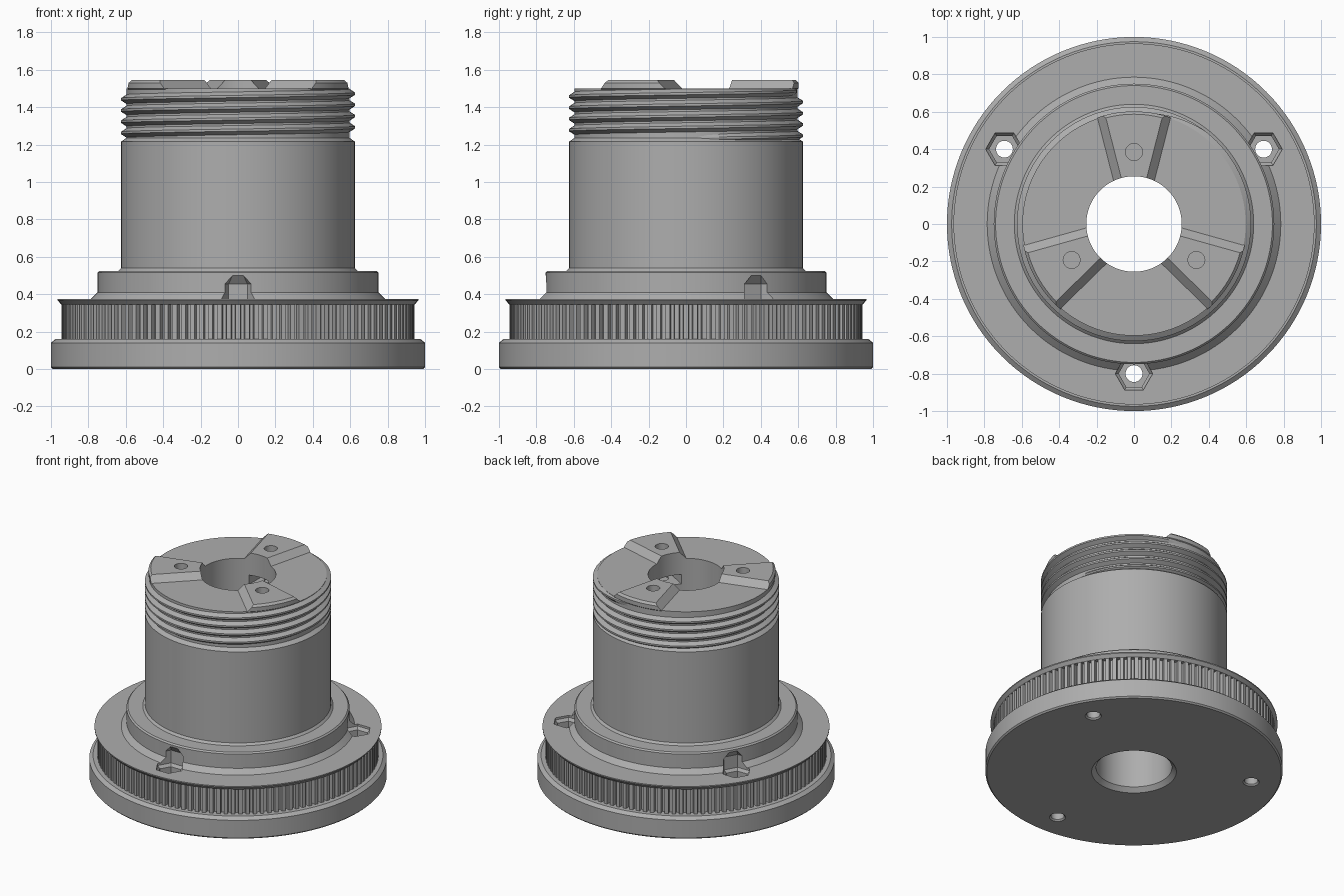
import bpy, bmesh
from math import sin, cos, pi, radians
from mathutils import Matrix, Vector

cube = bpy.data.objects.get("Cube")
if cube:
    bpy.data.objects.remove(cube, do_unlink=True)

grey = bpy.data.materials.new("plain grey")
grey.use_nodes = True
grey.diffuse_color = (0.42, 0.42, 0.42, 1)
grey.node_tree.nodes["Principled BSDF"].inputs["Base Color"].default_value = (0.42, 0.42, 0.42, 1)

SEG = 128


def finish(bm, name):
    bmesh.ops.recalc_face_normals(bm, faces=bm.faces)
    mesh = bpy.data.meshes.new(name)
    bm.to_mesh(mesh)
    bm.free()
    mesh.materials.append(grey)
    ob = bpy.data.objects.new(name, mesh)
    bpy.context.collection.objects.link(ob)
    return ob


def skin(bm, rings, wrap_rings=False, wrap_points=True, caps=False):
    """Bridge rows of points into a quad skin."""
    rows = [[bm.verts.new(p) for p in ring] for ring in rings]
    n, m = len(rows), len(rows[0])
    for i in range(n if wrap_rings else n - 1):
        for j in range(m if wrap_points else m - 1):
            a, b = rows[i], rows[(i + 1) % n]
            k = (j + 1) % m
            bm.faces.new((a[j], a[k], b[k], b[j]))
    if caps:
        bm.faces.new(rows[0])
        bm.faces.new(rows[-1])


def circle(r, z, n=SEG, centre=(0, 0), start=0.0):
    return [Vector((centre[0] + r * cos(start + 2 * pi * i / n),
                    centre[1] + r * sin(start + 2 * pi * i / n), z)) for i in range(n)]


def lathe(name, profile):
    bm = bmesh.new()
    skin(bm, [circle(r, z) for r, z in profile], wrap_rings=True)
    return finish(bm, name)


def stack(name, spots, levels, n, start=0.0):
    """Same stepped n-sided plug at each spot."""
    bm = bmesh.new()
    for spot in spots:
        skin(bm, [circle(r, z, n, spot, start) for r, z in levels], caps=True)
    return finish(bm, name)


def boolean(target, tools, operation="DIFFERENCE"):
    for tool in tools:
        mod = target.modifiers.new("cut", "BOOLEAN")
        mod.operation, mod.solver, mod.object = operation, "EXACT", tool
        tool.hide_render = True
    dg = bpy.context.evaluated_depsgraph_get()
    mesh = bpy.data.meshes.new_from_object(target.evaluated_get(dg))
    target.modifiers.clear()
    target.data = mesh


def spots(radius, first):
    return [(radius * cos(radians(first + 120 * i)), radius * sin(radians(first + 120 * i)))
            for i in range(3)]


# Flanged body with a central bore
body = lathe("body", [
    (0.285, 0), (0.99, 0), (1.0, 0.01), (1.0, 0.14), (0.975, 0.16), (0.915, 0.16),
    (0.915, 0.345), (0.945, 0.345), (0.965, 0.367), (0.965, 0.375), (0.785, 0.375),
    (0.75, 0.41), (0.75, 0.515), (0.74, 0.525), (0.64, 0.525), (0.625, 0.54),
    (0.625, 1.215), (0.597, 1.235), (0.597, 1.5), (0.255, 1.5), (0.255, 0.03)])

# Cutters: flange nut pockets, bolt holes, jaw screw holes, captive nut slots
flange_spots, jaw_spots = spots(0.8, 30), spots(0.385, 90)
nut_pockets = stack("nut_pocket_cutter", flange_spots,
                    [(0.082, 0.2), (0.082, 0.34), (0.1, 0.36), (0.1, 0.455), (0.052, 0.507)], 6)
bolt_holes = stack("bolt_hole_cutter", flange_spots,
                   [(0.065, -0.01), (0.045, 0.01), (0.045, 0.3)], 32)
screw_holes = stack("screw_hole_cutter", jaw_spots, [(0.045, 1.3), (0.045, 1.7)], 32)

bm = bmesh.new()
for i in range(3):
    turn = Matrix.Rotation(radians(120 * i), 3, "Z")
    outline = [(-0.08, 0.15), (0.08, 0.15), (0.08, 0.4), (0, 0.455), (-0.08, 0.4)]
    skin(bm, [[turn @ Vector((x, y, z)) for x, y in outline] for z in (1.31, 1.38)], caps=True)
nut_slots = finish(bm, "nut_slot_cutter")

cutters = [nut_pockets, bolt_holes, screw_holes, nut_slots]
boolean(body, cutters)

# Three tapered jaws on the top face
jaws = lathe("top_jaws", [(0.255, 1.49), (0.592, 1.49), (0.602, 1.5), (0.602, 1.53),
                          (0.587, 1.545), (0.255, 1.545)])
bm = bmesh.new()
for i in range(3):
    turn = Matrix.Rotation(radians(120 * i), 3, "Z")
    rings = []
    for z in (1.47, 1.57):
        grow = 1.545 - z
        near, far = [0.005 + grow + 0.256 * y for y in (0.19, 0.7)]
        rings.append([turn @ Vector((x, y, z)) for x, y in
                      ((-near, 0.19), (near, 0.19), (far, 0.7), (-far, 0.7))])
    skin(bm, rings, caps=True)
wedges = finish(bm, "jaw_wedge_cutter")
boolean(jaws, [wedges], "INTERSECT")
boolean(jaws, [screw_holes])

# Fine vertical teeth round the flange
TEETH = 120
step = 2 * pi / TEETH
shape = [(-0.32, 0.915), (-0.25, 0.945), (0.25, 0.945), (0.32, 0.915)]
bm = bmesh.new()
skin(bm, [[Vector((r * cos(step * (t + f)), r * sin(step * (t + f)), z))
           for t in range(TEETH) for f, r in shape] for z in (0.155, 0.35)])
teeth = finish(bm, "belt_teeth")

# Helical thread ridge, fading out at both ends
PITCH, TURNS, ROUND = 0.06, 4.25, 96
steps = int(TURNS * ROUND)
rings = []
for i in range(steps + 1):
    a = 2 * pi * i / ROUND
    fade = min(1, i / 10, (steps - i) / 10)
    z = 1.232 + PITCH * i / ROUND
    section = [(0.592, -0.028), (0.592 + 0.034 * fade, -0.006),
               (0.592 + 0.034 * fade, 0.006), (0.592, 0.028)]
    rings.append([Vector((r * cos(a), r * sin(a), min(z + dz, 1.5))) for r, dz in section])
bm = bmesh.new()
skin(bm, rings)
thread = finish(bm, "screw_thread")

for tool in cutters + [wedges]:
    bpy.data.objects.remove(tool, do_unlink=True)

# Smooth round walls, keep machined edges crisp
bpy.ops.object.select_all(action="DESELECT")
for ob in (body, jaws, teeth, thread):
    ob.select_set(True)
bpy.context.view_layer.objects.active = body
bpy.ops.object.shade_smooth_by_angle(angle=radians(25))
